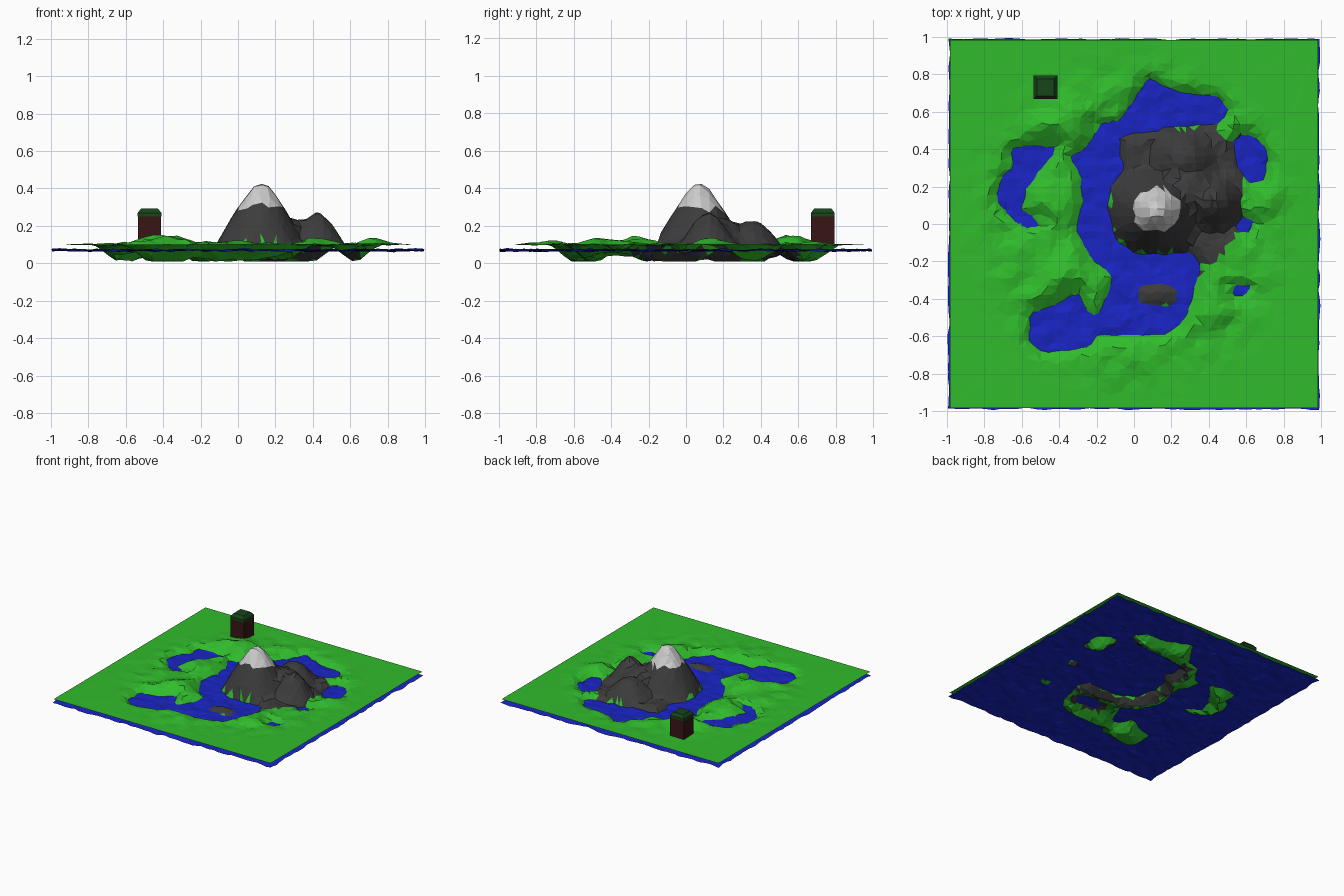
import bpy, bmesh, math, random
from mathutils import Vector, noise

if "Cube" in bpy.data.objects:
    bpy.data.objects.remove(bpy.data.objects["Cube"])

random.seed(4)
WATER = 0.07


def material(name, rgb):
    m = bpy.data.materials.new(name)
    m.diffuse_color = (*rgb, 1)
    m.use_nodes = True
    m.node_tree.nodes["Principled BSDF"].inputs["Base Color"].default_value = m.diffuse_color
    return m


GRASS = material("grass", (0.03, 0.5, 0.025))
ROCK = material("rock", (0.045, 0.045, 0.045))
SNOW = material("snow", (0.6, 0.6, 0.6))
BLUE = material("water", (0.01, 0.018, 0.55))
BARK = material("bark", (0.04, 0.008, 0.008))
LEAF = material("leaf", (0.008, 0.06, 0.01))

# Shorelines read from above
MAIN_LAKE = [
    (.08, .78), (.2, .71), (.46, .68), (.5, .6), (.45, .53), (.2, .51),
    (-.08, .47), (-.06, .28), (-.13, .2), (-.13, .05), (-.09, -.08), (0, -.15),
    (.3, -.15), (.36, -.22), (.32, -.38), (.25, -.54), (.15, -.59), (-.2, -.6),
    (-.25, -.65), (-.48, -.69), (-.56, -.62), (-.55, -.48), (-.3, -.37), (-.23, -.5),
    (-.18, -.48), (-.1, -.27), (-.22, -.2), (-.31, -.02), (-.27, .1), (-.28, .25),
    (-.33, .36), (-.22, .43), (-.2, .54), (-.08, .54), (-.03, .63)]
WEST_LAKE = [
    (-.66, .4), (-.55, .42), (-.41, .41), (-.5, .28), (-.58, .2), (-.6, .07),
    (-.48, .01), (-.58, -.02), (-.68, .05), (-.73, .15), (-.71, .25), (-.65, .3)]
EAST_LAKE = [(.58, .49), (.68, .43), (.72, .32), (.69, .24), (.61, .23), (.56, .3), (.53, .44)]
PONDS = [[(.57, .05), (.66, 0), (.6, -.06), (.54, -.02)],
         [(.51, -.33), (.62, -.33), (.6, -.38), (.54, -.39)]]
LAKES = [MAIN_LAKE, WEST_LAKE, EAST_LAKE] + PONDS
MOUNTAIN = [
    (-.08, .47), (.2, .51), (.43, .53), (.53, .42), (.59, .22), (.58, .05), (.52, -.1),
    (.42, -.21), (.36, -.22), (.3, -.15), (0, -.15), (-.09, -.08), (-.13, .05),
    (-.13, .2), (-.06, .28)]


def inside(poly, x, y):
    """Signed distance to a polygon, positive inside."""
    best, odd = 9, False
    for (ax, ay), (bx, by) in zip(poly, poly[1:] + poly[:1]):
        dx, dy = bx - ax, by - ay
        t = max(0, min(1, ((x - ax) * dx + (y - ay) * dy) / (dx * dx + dy * dy)))
        best = min(best, math.hypot(x - ax - t * dx, y - ay - t * dy))
        if (ay > y) != (by > y) and x < ax + (y - ay) * dx / dy:
            odd = not odd
    return best if odd else -best


def profile(r, pts):
    for (r0, z0), (r1, z1) in zip(pts, pts[1:]):
        if r <= r1:
            return z0 + (z1 - z0) * (r - r0) / (r1 - r0)
    return 0


# Peaks: centre and radius/height profile
PEAKS = [((.12, .07), [(0, .425), (.05, .405), (.13, .29), (.2, .17), (.27, .05)]),
         ((.42, .12), [(0, .285), (.06, .24), (.12, .15), (.17, .08)]),
         ((.28, .18), [(0, .25), (.08, .22), (.2, .1)]),
         ((.26, .34), [(0, .235), (.08, .2), (.15, .13), (.2, .08)])]
# Low grassy hills: x, y, height, radius
HILLS = [(-.4, .52, .055, .17), (-.36, -.3, .05, .12), (-.4, .1, .03, .12),
         (.75, .15, .03, .15), (.4, -.42, .035, .12), (-.1, -.7, .02, .2), (.55, .56, .03, .12)]


def height(x, y):
    rim = max(0, min(1, (.95 - math.hypot(x, y)) / .25))
    rough = noise.noise(Vector((x * 9, y * 9, 2)))
    z = .1 + rim * (.025 * rough + sum(
        h * math.exp(-((x - hx) ** 2 + (y - hy) ** 2) / (r * r)) for hx, hy, h, r in HILLS))
    lake = max(inside(p, x, y) for p in LAKES)
    z = max(.01, WATER - .9 * lake) if lake > 0 else min(z, WATER - .7 * lake)
    if inside(MOUNTAIN, x, y) > 0:
        peak = max(profile(math.hypot(x - c[0], y - c[1]), p) for c, p in PEAKS)
        z = max(z, peak + .012 * rough)
    # Rock islet in the lake
    islet = math.hypot((x - .135) / .12, (y + .375) / .065)
    return max(z, .105 - .035 * islet)


def sheet(name, n, half, place, mats):
    """Triangulated grid whose points are moved by place(x, y, on_edge)."""
    bm = bmesh.new()
    bmesh.ops.create_grid(bm, x_segments=n, y_segments=n, size=half)
    for v in bm.verts:
        v.co = place(v.co.x, v.co.y, v.is_boundary)
    bmesh.ops.triangulate(bm, faces=bm.faces[:], quad_method='SHORT_EDGE')
    me = bpy.data.meshes.new(name)
    for m in mats:
        me.materials.append(m)
    for f in bm.faces:
        c = f.calc_center_median()
        if len(mats) > 1:
            d = inside(MOUNTAIN, c.x, c.y)
            islet = math.hypot((c.x - .135) / .12, (c.y + .375) / .065) < 1.3
            if d > 0 and c.z > .295:
                f.material_index = 2
            elif d > 0 or islet or (d > -.07 and c.z < WATER):
                f.material_index = 1
    bm.to_mesh(me)
    bm.free()
    ob = bpy.data.objects.new(name, me)
    bpy.context.collection.objects.link(ob)
    return ob


def ground_point(x, y, edge):
    if edge:
        return Vector((x, y, .1))
    j = .012
    x, y = x + random.uniform(-j, j), y + random.uniform(-j, j)
    return Vector((x, y, height(x, y)))


def water_point(x, y, edge):
    w = noise.noise_vector(Vector((x * 14, y * 14, 5)))
    return Vector((x + .01 * w.x, y + .01 * w.y, WATER + .014 * w.z))


# Island terrain, thinned to irregular low-poly facets
land = sheet("terrain", 48, .985, ground_point, [GRASS, ROCK, SNOW])
dec = land.modifiers.new("facets", 'DECIMATE')
dec.ratio = .6

# Rippled water sheet
sheet("water", 50, .99, water_point, [BLUE])


# Square tree: trunk box and crown with a chamfered top
def block(name, half, z0, z1, top_half, z2, mat):
    bm = bmesh.new()
    rings = []
    for h, z in ((half, z0), (half, z1), (top_half, z2)):
        rings.append([bm.verts.new((-.473 + sx * h, .73 + sy * h, z))
                      for sx, sy in ((-1, -1), (1, -1), (1, 1), (-1, 1))])
    for a, b in zip(rings, rings[1:]):
        for i in range(4):
            k = (i + 1) % 4
            bm.faces.new((a[i], a[k], b[k], b[i]))
    bm.faces.new(rings[0][::-1])
    bm.faces.new(rings[-1])
    me = bpy.data.meshes.new(name)
    me.materials.append(mat)
    bm.to_mesh(me)
    bm.free()
    bpy.context.collection.objects.link(bpy.data.objects.new(name, me))


block("tree_trunk", .062, .1, .2, .062, .252, BARK)
block("tree_crown", .063, .25, .27, .045, .293, LEAF)
